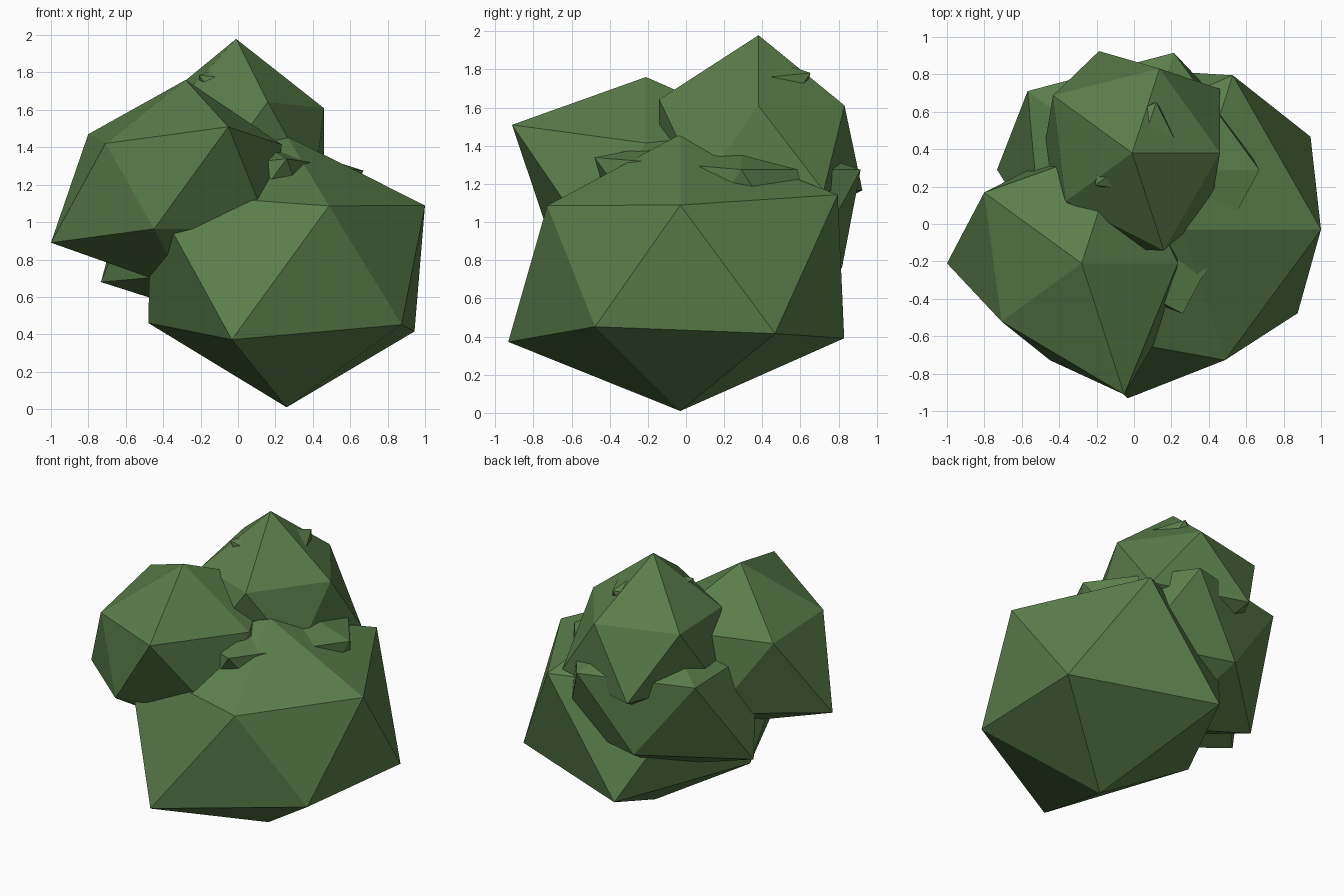
import bpy

cube = bpy.data.objects.get("Cube")
if cube:
    bpy.data.objects.remove(cube, do_unlink=True)

HEIGHT_SCALE = 0.85  # clumps are slightly squashed

leaf_green = bpy.data.materials.new("leaf_green")
leaf_green.use_nodes = True
colour = (0.105, 0.21, 0.07, 1)
leaf_green.diffuse_color = colour
leaf_green.node_tree.nodes["Principled BSDF"].inputs["Base Color"].default_value = colour


def clump(name, centre, bottom, lower, upper, top):
    """Faceted ball whose corners sit at individual distances from its centre."""
    bpy.ops.mesh.primitive_ico_sphere_add(subdivisions=1, radius=1, location=centre)
    obj = bpy.context.object
    obj.name = obj.data.name = name
    for vert, reach in zip(obj.data.vertices, [bottom, *lower, *upper, top]):
        vert.co = vert.co.normalized() * reach
        vert.co.z *= HEIGHT_SCALE
    obj.data.materials.append(leaf_green)
    return obj


# Large clump at the base
clump("base_foliage", (0.26, -0.03, 0.775), 0.9,
      (0.85, 1.06, 0.827, 1.01, 0.945), (0.82, 1.0, 0.85, 0.97, 0.827), 0.806)

# Clump bulging forward on the right
clump("side_foliage", (-0.28, -0.21, 1.196), 0.66,
      (0.62, 0.61, 0.805, 0.65, 0.65), (0.825, 0.592, 0.72, 0.75, 0.575), 0.664)

# Clump behind, with one corner poking out at the front
clump("back_foliage", (0.01, 0.29, 0.995), 0.65,
      (0.65, 0.7, 0.83, 0.62, 0.65), (0.905, 0.7, 0.8, 0.735, 0.738), 0.58)

# Crown clump
clump("top_foliage", (-0.01, 0.38, 1.41), 0.6,
      (0.58, 0.61, 0.53, 0.64, 0.65), (0.612, 0.49, 0.585, 0.53, 0.525), 0.67)

# Small core whose tips break through the crown
clump("crown_tips", (0.03, 0.38, 1.66), 0.25,
      (0.25, 0.25, 0.25, 0.25, 0.25), (0.25, 0.33, 0.25, 0.32, 0.25), 0.25)
